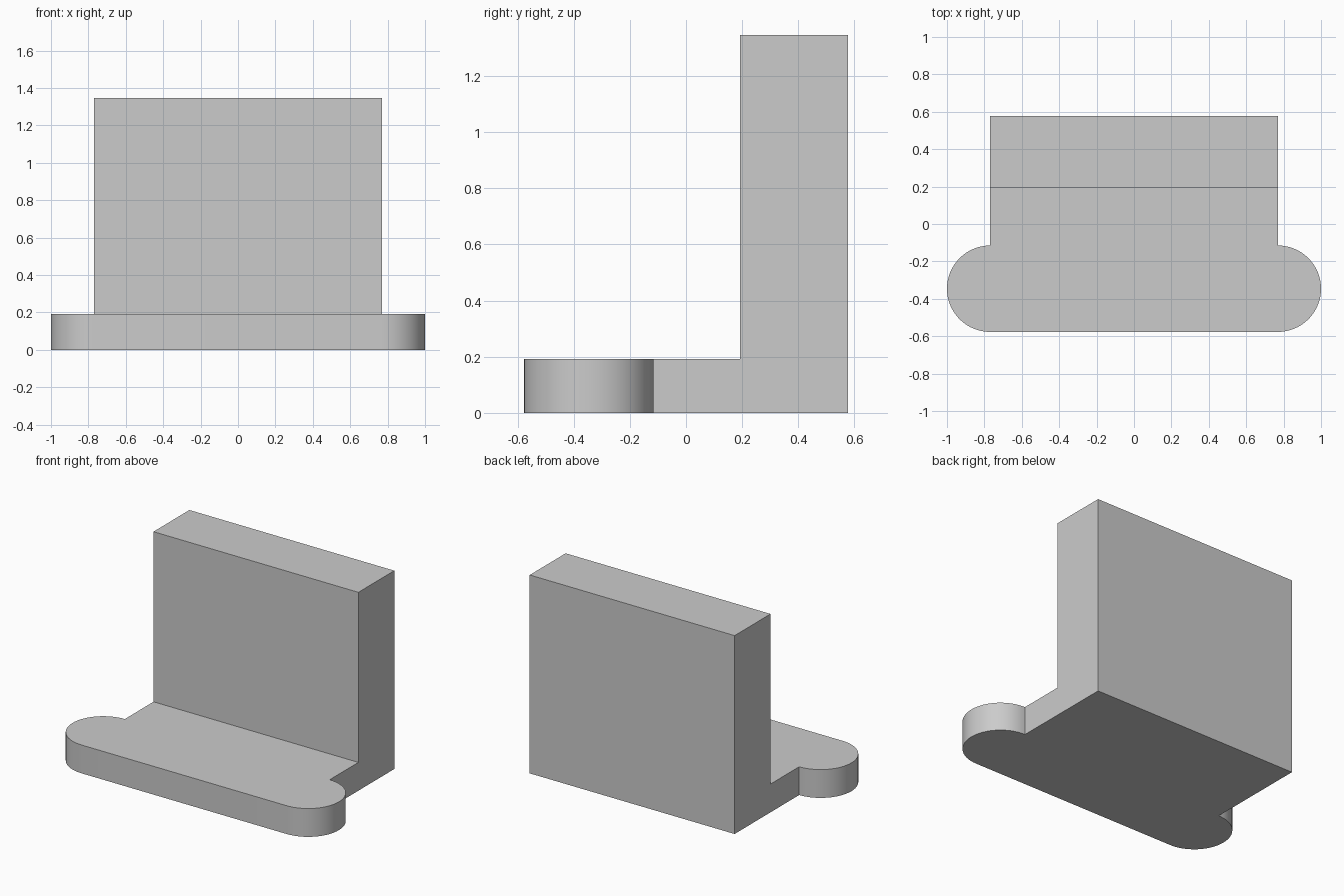
import bpy
import bmesh
from math import pi, sin, cos, radians

cube = bpy.data.objects.get("Cube")
if cube:
    bpy.data.objects.remove(cube)

HALF_W = 0.769      # half width of the upright and straight part of the foot
BACK = 0.577        # rear plane, and distance to the front edge
WALL_FRONT = 0.192  # front plane of the upright
BASE_H = 0.192
TOTAL_H = 1.346
RADIUS = 0.231      # rounded ends of the foot
STEPS = 32

# Grey material
grey = bpy.data.materials.new("plain grey")
grey.use_nodes = True
colour = (0.6, 0.6, 0.6, 1.0)
grey.diffuse_color = colour
grey.node_tree.nodes["Principled BSDF"].inputs["Base Color"].default_value = colour

# Foot outline: rectangle at the back, half-round lobes at the front
lobe = [(HALF_W + RADIUS * cos(a), RADIUS - BACK + RADIUS * sin(a))
        for a in (-pi / 2 + pi * i / STEPS for i in range(STEPS + 1))]
right_side = lobe + [(HALF_W, BACK)]
outline = right_side + [(-x, y) for x, y in reversed(right_side)]

bm = bmesh.new()
foot = bm.faces.new([bm.verts.new((x, y, 0)) for x, y in outline])


def raise_face(face, height):
    """Extrude a face straight up and return its new cap."""
    result = bmesh.ops.extrude_face_region(bm, geom=[face])["geom"]
    verts = [g for g in result if isinstance(g, bmesh.types.BMVert)]
    bmesh.ops.translate(bm, vec=(0, 0, height), verts=verts)
    return next(g for g in result if isinstance(g, bmesh.types.BMFace))


# Foot plate, keeping the bottom face closed
bottom = foot.copy()
top = raise_face(foot, BASE_H)

# Upright: split the top of the plate and raise its rear strip
bmesh.ops.bisect_plane(bm, geom=[top] + list(top.edges) + list(top.verts),
                       plane_co=(0, WALL_FRONT, 0), plane_no=(0, 1, 0))
bm.faces.ensure_lookup_table()
rear = next(f for f in bm.faces
            if min(v.co.z for v in f.verts) > BASE_H / 2
            and min(v.co.y for v in f.verts) > WALL_FRONT - 0.01)
old_rear = rear
raise_face(rear, TOTAL_H - BASE_H)
if old_rear.is_valid and max(v.co.z for v in old_rear.verts) < BASE_H + 0.01:
    bm.faces.remove(old_rear)

# Merge coplanar side faces and tidy up
bmesh.ops.remove_doubles(bm, verts=bm.verts, dist=0.0001)
bmesh.ops.dissolve_limit(bm, angle_limit=radians(0.5), verts=bm.verts, edges=bm.edges)
bmesh.ops.recalc_face_normals(bm, faces=bm.faces)

mesh = bpy.data.meshes.new("angle_bracket")
bm.to_mesh(mesh)
bm.free()
mesh.materials.append(grey)
bracket = bpy.data.objects.new("angle_bracket", mesh)
bpy.context.collection.objects.link(bracket)

# Smooth the rounded ends, keep the corners sharp
bpy.context.view_layer.objects.active = bracket
bracket.select_set(True)
bpy.ops.object.shade_smooth_by_angle(angle=radians(30))
